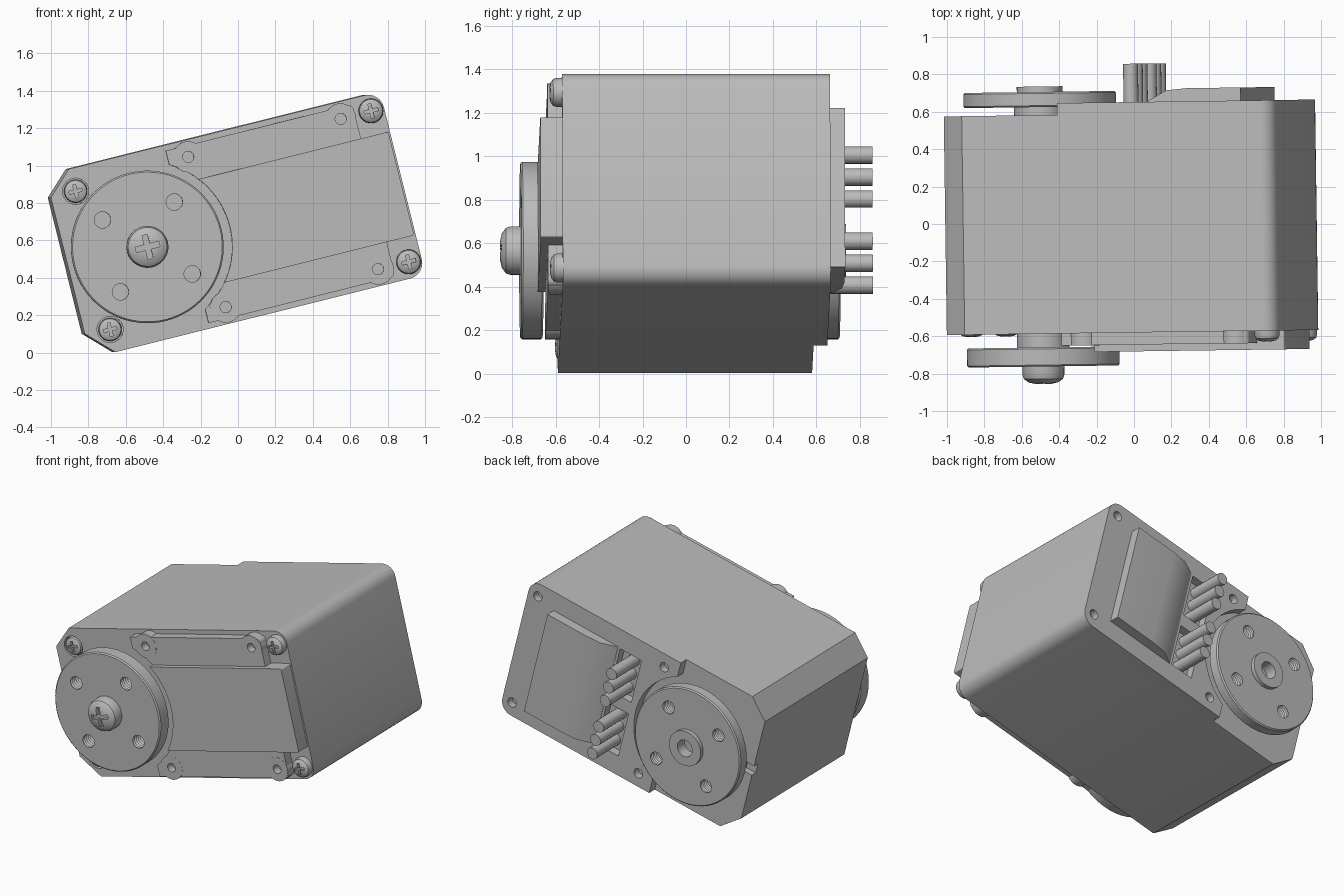
import bpy, bmesh
from math import sin, cos, pi, asin, radians
from mathutils import Matrix, Vector

if "Cube" in bpy.data.objects:
    bpy.data.objects.remove(bpy.data.objects["Cube"])

grey = bpy.data.materials.new("machine grey")
grey.use_nodes = True
grey.diffuse_color = (0.5, 0.5, 0.5, 1)
grey.node_tree.nodes["Principled BSDF"].inputs["Base Color"].default_value = (0.5, 0.5, 0.5, 1)

parts = []
CLEAR = 0.455      # radius left free around the horns
HALF = 0.505       # half height of the case
END = 1.41         # far end of the case


def finish(name, bm):
    bmesh.ops.recalc_face_normals(bm, faces=bm.faces)
    mesh = bpy.data.meshes.new(name)
    bm.to_mesh(mesh)
    bm.free()
    mesh.materials.append(grey)
    ob = bpy.data.objects.new(name, mesh)
    bpy.context.collection.objects.link(ob)
    parts.append(ob)
    return ob


def extrude(name, loop, vec):
    bm = bmesh.new()
    a = [bm.verts.new(p) for p in loop]
    b = [bm.verts.new(Vector(p) + Vector(vec)) for p in loop]
    bm.faces.new(a)
    bm.faces.new(b)
    for i in range(len(a)):
        j = (i + 1) % len(a)
        bm.faces.new((a[i], a[j], b[j], b[i]))
    return finish(name, bm)


def slab(name, outline, y0, y1):
    return extrude(name, [(u, y0, w) for u, w in outline], (0, y1 - y0, 0))


def box(name, u0, u1, w0, w1, y0, y1):
    return slab(name, [(u0, w0), (u1, w0), (u1, w1), (u0, w1)], y0, y1)


def lathe(name, profile, u=0, w=0, n=48):
    """Solid of (radius, depth) rings about the depth axis."""
    bm = bmesh.new()
    rings = [[bm.verts.new((u + r * cos(2 * pi * k / n), y, w + r * sin(2 * pi * k / n)))
              for k in range(n)] for r, y in profile]
    for a, b in zip(rings, rings[1:]):
        for k in range(n):
            m = (k + 1) % n
            bm.faces.new((a[k], a[m], b[m], b[k]))
    bm.faces.new(rings[0])
    bm.faces.new(rings[-1])
    return finish(name, bm)


def cylinder(name, r, y0, y1, u=0, w=0, n=32):
    return lathe(name, [(r, y0), (r, y1)], u, w, n)


def cut(ob, *cutters):
    for c in cutters:
        mod = ob.modifiers.new("cut", 'BOOLEAN')
        mod.operation = 'DIFFERENCE'
        mod.solver = 'EXACT'
        mod.object = c
        bpy.context.view_layer.objects.active = ob
        bpy.ops.object.modifier_apply(modifier=mod.name)
        parts.remove(c)
        bpy.data.objects.remove(c)
    return ob


def rounded_end(u, half, r):
    """Two rounded corners, running from low to high."""
    pts = []
    for s, start in ((-1, -pi / 2), (1, 0)):
        for k in range(7):
            a = start + k * pi / 12
            pts.append((u - r + r * cos(a), s * (half - r) + r * sin(a)))
    return pts


def cover(u_end, half, r):
    """Plate outline with a round bite clearing the horn."""
    a = asin(min(half, 0.398) / CLEAR)
    bite = [(CLEAR * cos(t), CLEAR * sin(t))
            for t in (a - 2 * a * k / 20 for k in range(21))]
    lead = [(bite[0][0], half)] if half > 0.398 else []
    tail = [(bite[0][0], -half)] if half > 0.398 else []
    return lead + bite + tail + rounded_end(u_end, half, r)


def screw(name, u, w, r, base, top):
    """Domed head with a cross recess; it faces the front."""
    h = base - top
    prof = [(r, base), (r, base - 0.55 * h), (r * 0.93, base - 0.75 * h),
            (r * 0.7, base - 0.92 * h), (r * 0.35, top)]
    head = lathe(name, prof, u, w, 32)
    arm, thick, deep = r * 0.58, r * 0.13, top + min(0.03, h * 0.5)
    cut(head, box("cross_a", u - arm, u + arm, w - thick, w + thick, top - 0.05, deep),
        box("cross_b", u - thick, u + thick, w - arm, w + arm, top - 0.05, deep))


# Case core: chamfered at the horn end, rounded at the far end
core = slab("case_core", [(-0.305, HALF), (-0.435, 0.38), (-0.435, -0.37), (-0.3, -HALF)]
            + rounded_end(END, HALF, 0.085), -0.58, 0.589)
cut(core, *[cylinder("bore", 0.07, -0.7, -0.55, -0.298, s * 0.381) for s in (-1, 1)])
cut(core, box("notch", -0.5, -0.36, -0.035, 0.035, 0.545, 0.7))

# Front cover: low strips with hole bosses, raised centre panel
HOLES = [(u, s * 0.414) for u in (0.33, 1.17) for s in (-1, 1)]
strip = slab("front_cover", cover(1.25, 0.475, 0.03), -0.645, -0.57)
cut(strip, *[cylinder("hole", 0.03, -0.7, -0.59, u, w, 20) for u, w in HOLES])
for u, w in HOLES:
    boss = cylinder("front_hole_boss", 0.083, -0.646, -0.57, u, w)
    cut(boss, cylinder("hole", 0.03, -0.7, -0.59, u, w, 20))
slab("front_panel", cover(1.4, 0.285, 0.01), -0.681, -0.57)

# Back cover with corner holes and two connector slots
back = slab("back_cover", cover(END, HALF, 0.085), 0.58, 0.652)
cut(back, *[cylinder("hole", 0.033, 0.6, 0.7, u, s * 0.412, 20)
            for u in (0.33, 1.335) for s in (-1, 1)])
cut(back, *[box("slot", 0.5, 0.67, min(s * 0.045, s * 0.37), max(s * 0.045, s * 0.37), 0.592, 0.7)
            for s in (-1, 1)])

# Raised back panel, sloping down toward the connectors
extrude("back_panel", [(0.687, 0.64, -0.376), (0.687, 0.655, -0.376), (0.79, 0.712, -0.376),
                       (0.9, 0.722, -0.376), (1.2, 0.722, -0.376), (1.2, 0.64, -0.376)],
        (0, 0, 0.752))

# Connector pins
for s in (-1, 1):
    for w in (0.1, 0.204, 0.308):
        cylinder("connector_pin", 0.04, 0.585, 0.857, 0.58, s * w, 20)


def horn(name, y0, y1):
    """Round horn with four threaded through holes."""
    e = 0.008
    ob = lathe(name, [(0.40, y0), (0.408, y0 + e), (0.408, y1 - e), (0.40, y1)], n=72)
    steps = 10
    for i in range(4):
        a = pi / 4 + i * pi / 2
        prof = [(0.054 if k % 2 else 0.044, y0 + (y1 - y0) * k / steps)
                for k in range(-1, steps + 2)]
        cut(ob, lathe("thread", prof, 0.28 * cos(a), 0.28 * sin(a), 20))
    return ob


# Output side
cylinder("front_shaft", 0.14, -0.66, -0.57)
horn("front_horn", -0.755, -0.653)

# Idler side
cylinder("back_shaft", 0.138, 0.58, 0.64)
rear = horn("back_horn", 0.632, 0.713)
cut(rear, cylinder("bore", 0.058, 0.66, 0.8))
collar = cylinder("back_collar", 0.122, 0.7, 0.742)
cut(collar, cylinder("bore", 0.058, 0.66, 0.8))

# Screws
screw("horn_screw", 0, 0, 0.112, -0.74, -0.849)
for s in (-1, 1):
    screw("cover_screw", 1.338, s * 0.416, 0.066, -0.57, -0.638)
    screw("case_screw", -0.298, s * 0.381, 0.062, -0.548, -0.592)

# Smooth the round parts, then set the whole assembly at its tilt
bpy.ops.object.select_all(action='DESELECT')
place = (Matrix.Rotation(radians(0.8), 4, 'Z') @ Matrix.Translation((-0.495, 0, 0.565))
         @ Matrix.Rotation(radians(-14), 4, 'Y'))
for ob in parts:
    ob.matrix_world = place
    ob.select_set(True)
bpy.context.view_layer.objects.active = core
bpy.ops.object.shade_smooth_by_angle(angle=radians(32))
